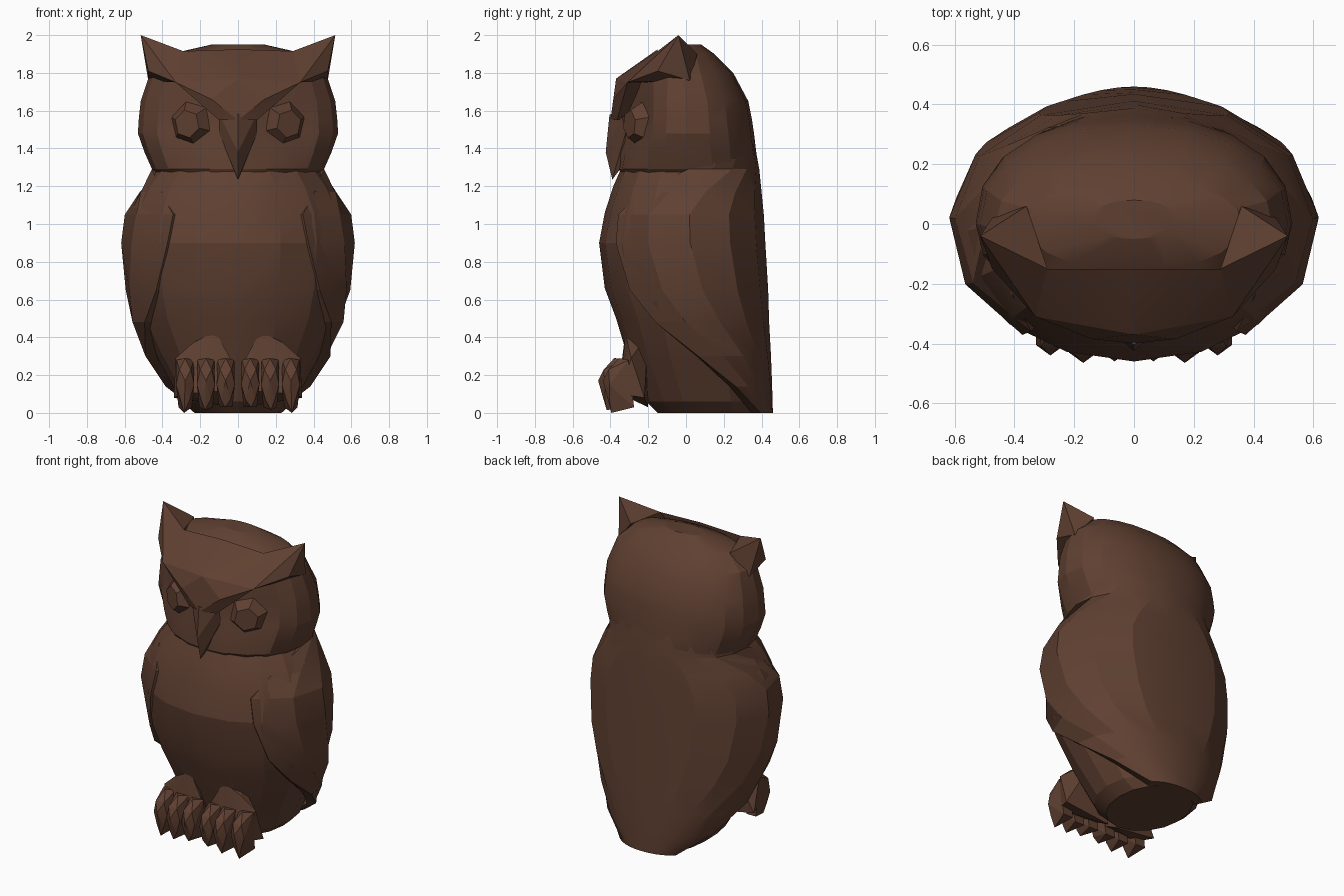
import bpy, bmesh, math

if "Cube" in bpy.data.objects:
    bpy.data.objects.remove(bpy.data.objects["Cube"])

brown = bpy.data.materials.new("carved brown")
brown.diffuse_color = (0.115, 0.051, 0.031, 1)
brown.use_nodes = True
brown.node_tree.nodes["Principled BSDF"].inputs["Base Color"].default_value = brown.diffuse_color


def finish(name, bm, angle=17):
    bmesh.ops.recalc_face_normals(bm, faces=bm.faces)
    me = bpy.data.meshes.new(name)
    bm.to_mesh(me)
    bm.free()
    me.materials.append(brown)
    ob = bpy.data.objects.new(name, me)
    bpy.context.collection.objects.link(ob)
    bpy.ops.object.select_all(action='DESELECT')
    ob.select_set(True)
    bpy.context.view_layer.objects.active = ob
    bpy.ops.object.shade_smooth_by_angle(angle=math.radians(angle))
    return ob


def ring_point(w, f, b, t):
    """Point on an oval with a fuller back: half width w, front y f, back y b."""
    c, s = math.cos(t), math.sin(t)
    if s > 0:
        c, s = math.copysign(abs(c) ** .9, c), s ** .9
    return w * c, (f + b) / 2 + (b - f) / 2 * s


def loft(rings, sides):
    """Closed skin over rows of (z, half width, front, back)."""
    bm = bmesh.new()
    rows = []
    for z, w, f, b in rings:
        rows.append([bm.verts.new((*ring_point(w, f, b, 2 * math.pi * i / sides), z))
                     for i in range(sides)])
    for lo, hi in zip(rows, rows[1:]):
        for i in range(sides):
            j = (i + 1) % sides
            bm.faces.new((lo[i], lo[j], hi[j], hi[i]))
    bm.faces.new(rows[0])
    bm.faces.new(rows[-1])
    return bm


def hull(name, points, mirror=True, angle=15):
    """Faceted lump around points, repeated on the other side."""
    bm = bmesh.new()
    for s in ((1, -1) if mirror else (1,)):
        vs = [bm.verts.new((s * x, y, z)) for x, y, z in points]
        res = bmesh.ops.convex_hull(bm, input=vs)
        loose = {v for v in res["geom_interior"] if isinstance(v, bmesh.types.BMVert)}
        bmesh.ops.delete(bm, geom=list(loose), context='VERTS')
    return finish(name, bm, angle)


# Body
finish("body", loft([
    (0, .23, -.15, .42), (.06, .30, -.21, .42), (.3, .43, -.31, .42),
    (.5, .53, -.37, .41), (.66, .57, -.43, .40), (.9, .59, -.46, .39),
    (1.06, .57, -.43, .38), (1.2, .50, -.385, .37), (1.29, .43, -.345, .37)], 16))

# Head, with dented eye sockets
bm = loft([
    (1.22, .38, -.32, .37), (1.29, .455, -.355, .38), (1.38, .495, -.36, .372),
    (1.48, .53, -.355, .36), (1.56, .525, -.35, .348), (1.65, .515, -.335, .33),
    (1.8, .465, -.28, .25), (1.9, .36, -.16, .15), (1.95, .14, -.05, .08)], 20)
for v in bm.verts:
    if v.co.y < 0:
        d = math.hypot(abs(v.co.x) - .26, v.co.z - 1.55)
        v.co.y += .09 * max(0, 1 - d / .26)
finish("head", bm, 20)

# Folded wings and tail: a shell from the slanting wing edge round to the back
# rows: z, half width, front, back, angle of the wing's front edge
wing_rows = [
    (1.42, .49, -.35, .364, 25), (1.29, .457, -.33, .388, -3), (1.17, .53, -.38, .40, -40),
    (1.05, .60, -.435, .412, -55), (.9, .62, -.46, .42, -53), (.65, .602, -.43, .435, -44),
    (.48, .56, -.38, .44, -28), (.3, .49, -.32, .45, 0), (.14, .41, -.2, .456, 22),
    (0, .30, -.15, .46, 50)]
bm = bmesh.new()
cols = 5
outer, inner = [], []
for z, w, f, b, edge in wing_rows:
    ring = []
    for i in range(2 * cols + 1):
        t = 90 + (90 - edge) * (i - cols) / cols
        ring.append((*ring_point(w, f, b, math.radians(t)), z))
    outer.append([bm.verts.new(p) for p in ring])
    inner.append([bm.verts.new((x * .88, y * .88, z)) for x, y, z in ring])
for k in range(len(wing_rows) - 1):
    for rows in (outer, inner):
        for i in range(2 * cols):
            bm.faces.new((rows[k][i], rows[k][i + 1], rows[k + 1][i + 1], rows[k + 1][i]))
    for i in (0, -1):
        bm.faces.new((outer[k][i], outer[k + 1][i], inner[k + 1][i], inner[k][i]))
for k in (0, -1):
    for i in range(2 * cols):
        bm.faces.new((outer[k][i], outer[k][i + 1], inner[k][i + 1], inner[k][i]))
finish("wings_and_tail", bm)

# Brow, running down in a V to the beak
hull("brow", [
    (0, -.37, 1.77), (0, -.15, 1.925), (.29, -.15, 1.915), (.33, -.31, 1.75),
    (.14, -.385, 1.66), (0, -.40, 1.55), (.10, -.365, 1.55), (0, -.2, 1.6), (.15, -.2, 1.7)])

# Ear tufts
hull("ear_tuft", [
    (.515, -.04, 2.0), (.475, -.15, 1.81), (.29, -.15, 1.915), (.33, -.31, 1.75),
    (.36, .06, 1.9), (.475, .02, 1.76), (.3, -.15, 1.75)])

# Beak
hull("beak", [
    (0, -.405, 1.58), (.10, -.34, 1.58), (-.10, -.34, 1.58), (0, -.425, 1.38),
    (0, -.39, 1.235), (.10, -.32, 1.48), (-.10, -.32, 1.48), (.04, -.32, 1.33),
    (-.04, -.32, 1.33), (0, -.25, 1.6)], mirror=False)

# Eyes: six-sided bosses facing slightly outwards
eye = []
for r, depth in ((.125, 0), (.075, .065)):
    for k in range(6):
        a = k * math.pi / 3 + .3
        u = r * math.cos(a)
        eye.append((.25 + .88 * u + .3 * depth, -.235 + .45 * u - depth, 1.53 + r * math.sin(a)))
hull("eye", eye)

# Legs
hull("leg", [
    (.04, -.33, .29), (.12, -.32, .43), (.24, -.31, .37), (.33, -.29, .29),
    (.34, -.22, .08), (.03, -.2, .03), (.04, -.36, .12), (.3, -.35, .1), (.15, -.2, .42)])

# Toes with claws
for n, (x, y, tip) in enumerate([(.065, .005, .03), (.17, 0, .015), (.28, .025, 0)]):
    pts = [(x + .005, y - .42, tip), (x, y - .38, .29), (x, y - .465, .17)]
    for s in (-1, 1):
        pts += [(x + s * .03, y - .435, .23), (x + s * .048, y - .43, .15),
                (x + s * .045, y - .33, .28), (x + s * .035, y - .3, .03),
                (x + s * .025, y - .43, .07)]
    hull("toe_%d" % (n + 1), pts)
